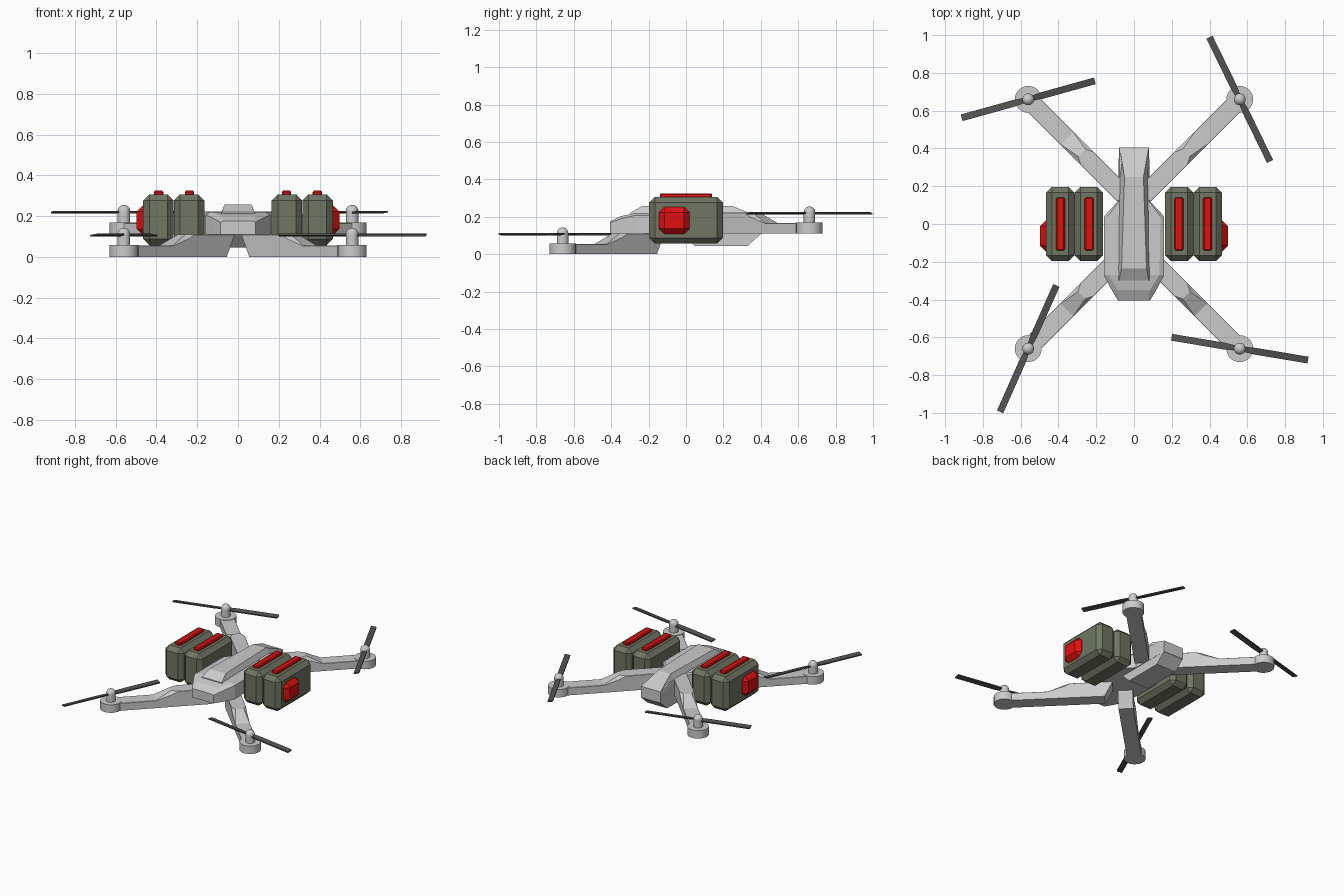
import bpy, bmesh
from math import radians, sqrt, pi
from mathutils import Matrix, Vector

if "Cube" in bpy.data.objects:
    bpy.data.objects.remove(bpy.data.objects["Cube"])


def material(name, rgb):
    m = bpy.data.materials.new(name)
    m.diffuse_color = (*rgb, 1)
    m.use_nodes = True
    m.node_tree.nodes["Principled BSDF"].inputs["Base Color"].default_value = m.diffuse_color
    return m


RED = material("red", (0.75, 0.005, 0.005))
GREEN = material("olive", (0.16, 0.18, 0.125))
DARK = material("dark", (0.085, 0.085, 0.085))


def finish(name, bm, mat=None, smooth=False):
    bmesh.ops.recalc_face_normals(bm, faces=bm.faces[:])
    me = bpy.data.meshes.new(name)
    bm.to_mesh(me)
    bm.free()
    ob = bpy.data.objects.new(name, me)
    bpy.context.collection.objects.link(ob)
    if mat:
        me.materials.append(mat)
    if smooth:
        bpy.context.view_layer.objects.active = ob
        ob.select_set(True)
        bpy.ops.object.shade_smooth_by_angle(angle=radians(35))
        ob.select_set(False)
    return ob


def loft(rings, bm=None):
    bm = bm or bmesh.new()
    vs = [[bm.verts.new(p) for p in r] for r in rings]
    n = len(vs[0])
    for a, b in zip(vs, vs[1:]):
        for i in range(n):
            j = (i + 1) % n
            bm.faces.new((a[i], a[j], b[j], b[i]))
    bm.faces.new(vs[0])
    bm.faces.new(vs[-1])
    return bm


def ring(y, half):
    """Symmetric cross-section at y from (half width, z) points, bottom to top."""
    return [(w, y, z) for w, z in half] + [(-w, y, z) for w, z in reversed(half)]


def box(name, lo, hi, mat, bevel):
    lo, hi = Vector(lo), Vector(hi)
    bm = bmesh.new()
    bmesh.ops.create_cube(bm, size=1, matrix=Matrix.Translation((lo + hi) / 2)
                          @ Matrix.Diagonal((*(hi - lo), 1)))
    bmesh.ops.bevel(bm, geom=bm.edges[:], offset=bevel, segments=1, affect='EDGES')
    return finish(name, bm, mat)


# fuselage: y, side width, side z, deck width, deck z
hull = [(-.405, .085, .170, .075, .175), (-.35, .118, .188, .085, .203),
        (-.27, .16, .208, .135, .22), (.04, .16, .208, .14, .22),
        (.12, .085, .208, .08, .22), (.25, .082, .208, .078, .22),
        (.405, .08, .175, .078, .19)]
finish("fuselage", loft([ring(y, [(w, .11), (w, z), (tw, tz)])
                         for y, w, z, tw, tz in hull]))

# raised spine on the deck, running down into the tail
spine = [(-.3, .085, .21, .08, .22), (-.235, .085, .21, .066, .257),
         (.25, .08, .21, .05, .257), (.405, .08, .15, .078, .192)]
finish("spine", loft([ring(y, [(w, z), (tw, tz)]) for y, w, z, tw, tz in spine]))

# keel under the tail
keel = [(-.02, .11), (.045, .045), (.33, .045), (.405, .112)]
finish("keel", loft([ring(y, [(.08, z), (.08, .13)]) for y, z in keel]))

# arms, motors and propellers
MX, MY = .56, .66
ARM = [(0, 0, .055, .002), (.29, 0, .055, .002), (.40, 0, .11, .022),
       (.44, 0, .11, .002), (.665, 0, .11, .002), (.715, .1, .11, .002)]
corners = [("front_right", 1, -1, -9.5), ("front_left", -1, -1, 66),
           ("rear_right", 1, 1, 116), ("rear_left", -1, 1, 15.5)]
for name, sx, sy, angle in corners:
    base = 0 if sy < 0 else .112
    hub = Vector((sx * MX, sy * MY, base))
    d = Vector((-sx, -sy, 0)) / sqrt(2)
    p = Vector((-d.y, d.x, 0))
    rings = []
    for t, zb, zt, c in ARM:
        sect = [(-.049, zb), (.049, zb), (.049, zt - c),
                (.049 - c, zt), (c - .049, zt), (-.049, zt - c)]
        rings.append([hub + d * t + p * w + Vector((0, 0, z)) for w, z in sect])
    finish(name + "_arm", loft(rings))

    # motor mount, shaft and rounded cap
    bm = bmesh.new()
    for r, z0, z1 in ((.071, 0, .058), (.031, .05, .112)):
        bmesh.ops.create_cone(bm, cap_ends=True, segments=24, radius1=r, radius2=r,
                              depth=z1 - z0,
                              matrix=Matrix.Translation(hub + Vector((0, 0, (z0 + z1) / 2))))
    bmesh.ops.create_uvsphere(bm, u_segments=24, v_segments=12, radius=.031,
                              matrix=Matrix.Translation(hub + Vector((0, 0, .112))))
    finish(name + "_motor", bm, smooth=True)

    # two pitched blades
    bm = bmesh.new()
    for k in (0, pi):
        m = (Matrix.Translation(hub + Vector((0, 0, .107)))
             @ Matrix.Rotation(radians(angle) + k, 4, 'Z'))
        blade = [(.015, .013), (.08, .018), (.366, .018)]
        loft([[m @ Vector((x, w * s, s * .003 + h)) for s, h in
               ((-1, -.004), (1, -.004), (1, .004), (-1, .004))]
              for x, w in blade], bm)
    finish(name + "_propeller", bm, DARK)

# paired cargo packs with red straps and side lamps
for side, s in (("right", 1), ("left", -1)):
    def mirrored(name, x0, x1, y0, y1, z0, z1, mat, bevel):
        xs = sorted((s * x0, s * x1))
        box(f"{side}_{name}", (xs[0], y0, z0), (xs[1], y1, z1), mat, bevel)

    for part, x in (("inner", .165), ("outer", .316)):
        mirrored(part + "_pack", x, x + .149, -.197, .197, .057, .307, GREEN, .03)
        mirrored(part + "_strap", x + .05, x + .096, -.14, .14, .285, .325, RED, .006)
    mirrored("lamp", .43, .497, -.145, .02, .107, .253, RED, .03)
